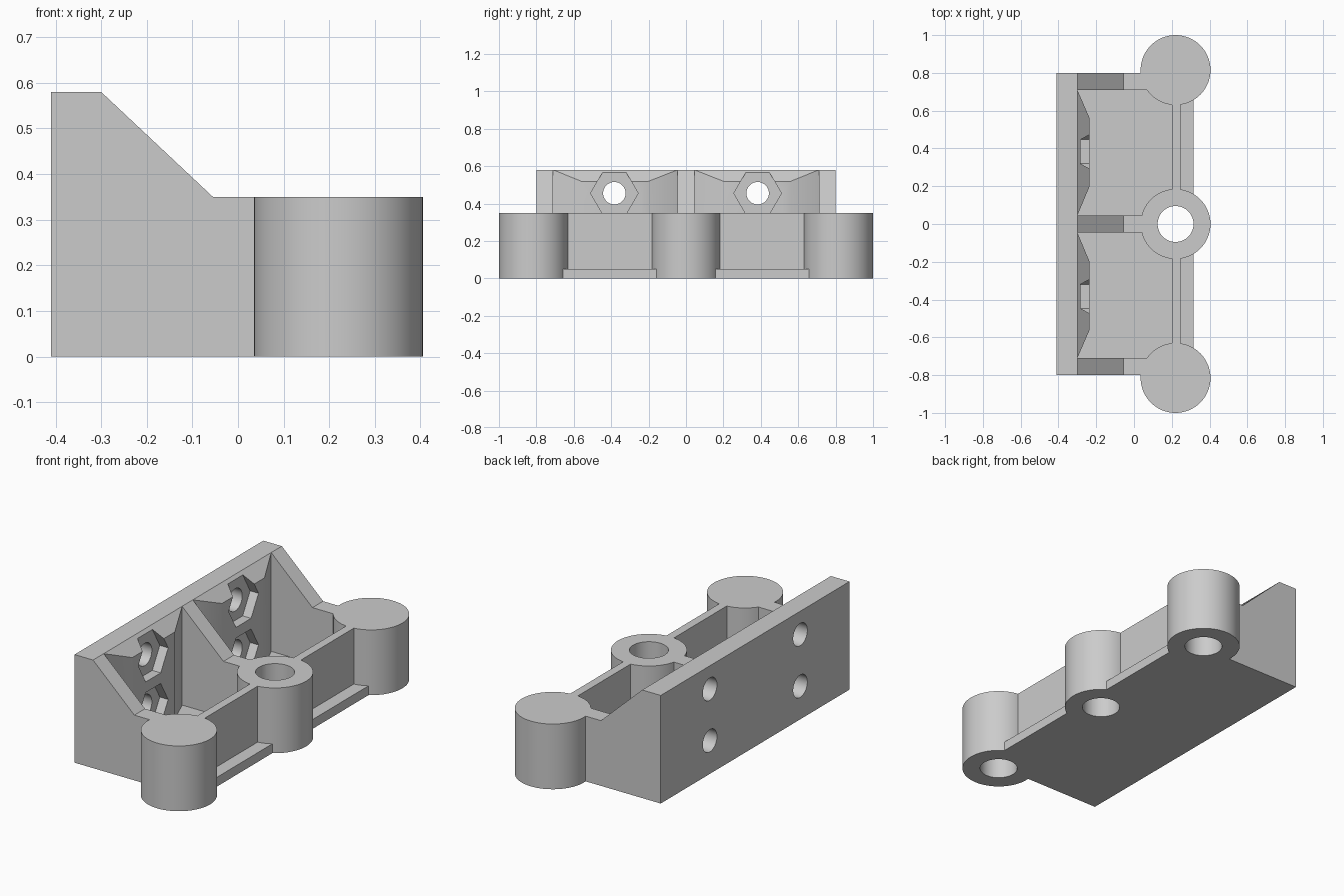
import bpy, bmesh, math
from mathutils import Vector

cube = bpy.data.objects.get("Cube")
if cube:
    bpy.data.objects.remove(cube, do_unlink=True)

grey = bpy.data.materials.new("light grey")
grey.use_nodes = True
grey.diffuse_color = (0.6, 0.6, 0.6, 1)
grey.node_tree.nodes["Principled BSDF"].inputs["Base Color"].default_value = (0.6, 0.6, 0.6, 1)

BACK, FACE, BOSS = -0.41, -0.30, -0.235     # wall rear, wall front, nut boss front
TOP, DECK, FLOOR = 0.58, 0.35, 0.05         # heights
HALF, INNER, RIB = 0.80, 0.71, 0.045        # y of wall ends, end ribs, middle rib
SLOPE_END = -0.055
POST_X, POST_Y, POST_R, BORE_R = 0.22, 0.815, 0.185, 0.095


def slope(x):
    return TOP + (x - FACE) * (DECK - TOP) / (SLOPE_END - FACE)


def extrude(name, points, vector, sloped=False):
    bm = bmesh.new()
    face = bm.faces.new([bm.verts.new(p) for p in points])
    geom = bmesh.ops.extrude_face_region(bm, geom=[face])["geom"]
    for v in geom:
        if isinstance(v, bmesh.types.BMVert):
            v.co += Vector(vector)
            if sloped:
                v.co.z = slope(v.co.x)
    bmesh.ops.recalc_face_normals(bm, faces=bm.faces)
    mesh = bpy.data.meshes.new(name)
    bm.to_mesh(mesh)
    bm.free()
    mesh.materials.append(grey)
    ob = bpy.data.objects.new(name, mesh)
    bpy.context.collection.objects.link(ob)
    return ob


def box(name, x0, x1, y0, y1, z1):
    return extrude(name, [(x0, y0, 0), (x1, y0, 0), (x1, y1, 0), (x0, y1, 0)], (0, 0, z1))


def ring(radius, sides):
    turns = [2 * math.pi * i / sides for i in range(sides)]
    return [(radius * math.cos(t), radius * math.sin(t)) for t in turns]


def upright(name, y, radius, z0, z1):
    return extrude(name, [(POST_X + a, y + b, z0) for a, b in ring(radius, 64)], (0, 0, z1 - z0))


def sideways(name, y, z, radius, sides, x0, x1):
    return extrude(name, [(x0, y + a, z + b) for a, b in ring(radius, sides)], (x1 - x0, 0, 0))


def rib(name, y0, y1):
    profile = [(FACE - 0.05, 0), (POST_X, 0), (POST_X, DECK), (SLOPE_END, DECK),
               (FACE, TOP), (FACE - 0.05, TOP)]
    return extrude(name, [(x, y0, z) for x, z in profile], (0, y1 - y0, 0))


# Solid parts
bracket = box("bracket", BACK, FACE, -HALF, HALF, TOP)
parts = [box("floor", BACK, 0.315, -HALF, HALF, FLOOR),
         box("front_wall", 0.20, 0.245, -HALF, HALF, DECK),
         rib("middle_rib", -RIB, RIB),
         rib("left_rib", INNER, HALF),
         rib("right_rib", -HALF, -INNER)]
for y in (-POST_Y, 0, POST_Y):
    parts.append(upright("post", y, POST_R, 0, DECK))
for s in (-1, 1):
    outline = [(FACE, RIB), (BOSS, 0.20), (BOSS, 0.56), (FACE, INNER)]
    parts.append(extrude("nut_boss", [(x, s * y, 0) for x, y in outline], (0, 0, 1), sloped=True))

# Post bores: the middle one runs through, the end ones are blind from below
cutters = [upright("bore", 0, BORE_R, -0.1, 0.5)]
for s in (-1, 1):
    cutters.append(upright("blind_bore", s * POST_Y, BORE_R, -0.1, 0.30))
    # Bolt holes with hexagonal nut pockets
    for z in (0.178, 0.455):
        cutters.append(sideways("nut_pocket", s * 0.383, z, 0.127, 6, -0.285, -0.12))
        cutters.append(sideways("bolt_hole", s * 0.383, z, 0.06, 48, -0.5, -0.2))

# Combine everything into one solid
for operation, tools in (("UNION", parts), ("DIFFERENCE", cutters)):
    for tool in tools:
        mod = bracket.modifiers.new(tool.name, "BOOLEAN")
        mod.operation, mod.solver, mod.object = operation, "EXACT", tool
bpy.context.view_layer.update()
solid = bracket.evaluated_get(bpy.context.evaluated_depsgraph_get())
mesh = bpy.data.meshes.new_from_object(solid)
bracket.modifiers.clear()
bracket.data = mesh
for tool in parts + cutters:
    bpy.data.objects.remove(tool, do_unlink=True)
mesh.materials.clear()
mesh.materials.append(grey)
for poly in mesh.polygons:
    poly.material_index = 0

bpy.ops.object.select_all(action="DESELECT")
bracket.select_set(True)
bpy.context.view_layer.objects.active = bracket
bpy.ops.object.shade_smooth_by_angle(angle=math.radians(30))
